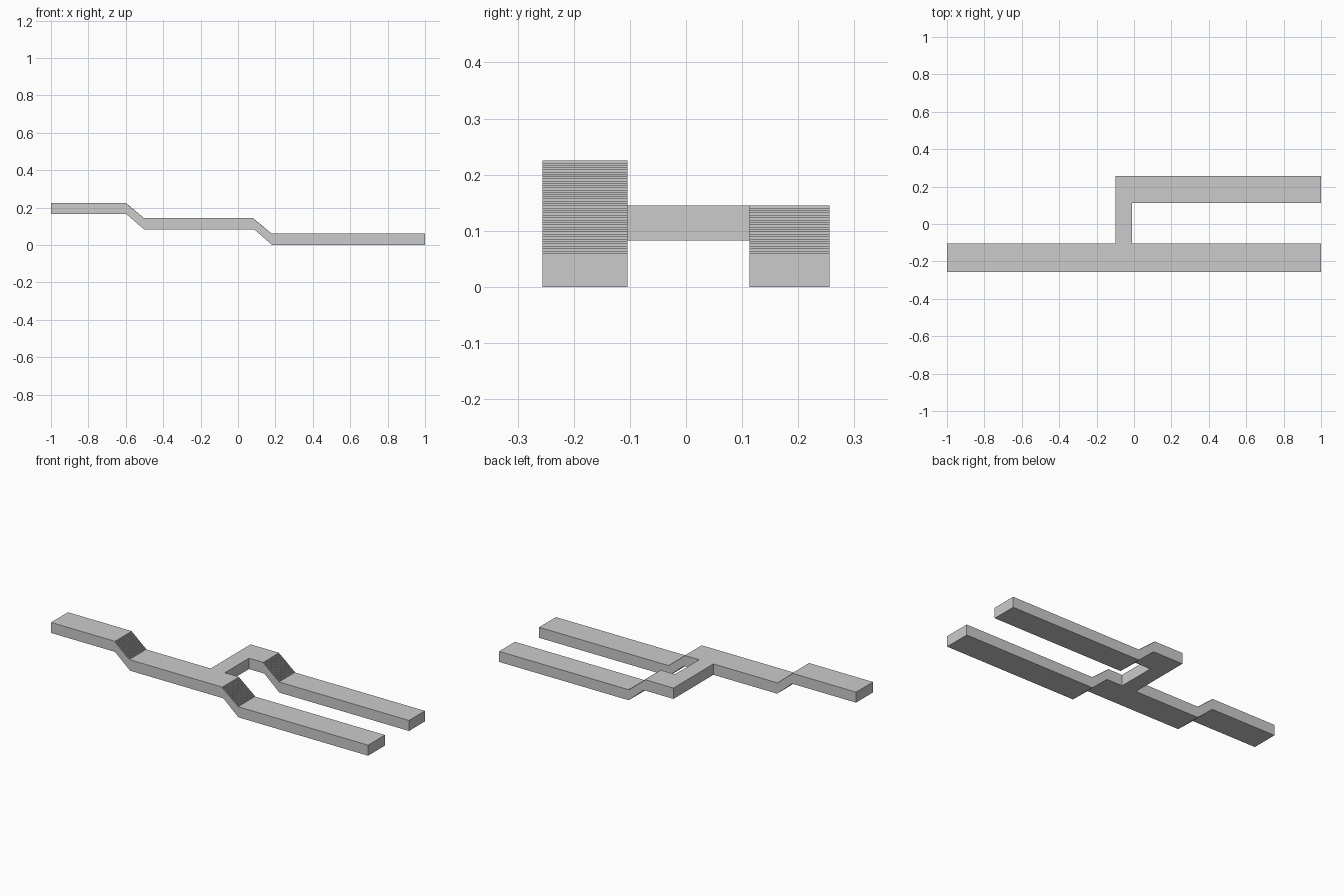
import bpy, bmesh

if "Cube" in bpy.data.objects:
    bpy.data.objects.remove(bpy.data.objects["Cube"])

STEPS = 20
# deck heights (underside, top) for the three levels
HIGH, MID, LOW = (0.165, 0.225), (0.083, 0.145), (0.0, 0.06)


def prism(name, profile, y0, y1):
    """Extrude a closed x-z profile from y0 to y1."""
    bm = bmesh.new()
    face = bm.faces.new([bm.verts.new((x, y0, z)) for x, z in profile])
    ext = bmesh.ops.extrude_face_region(bm, geom=[face])
    moved = [v for v in ext["geom"] if isinstance(v, bmesh.types.BMVert)]
    bmesh.ops.translate(bm, verts=moved, vec=(0, y1 - y0, 0))
    bmesh.ops.recalc_face_normals(bm, faces=bm.faces)
    me = bpy.data.meshes.new(name)
    bm.to_mesh(me)
    bm.free()
    ob = bpy.data.objects.new(name, me)
    bpy.context.collection.objects.link(ob)
    return ob


def stairs(x0, x1, z0, z1):
    """Fine descending treads from (x0, z0) to (x1, z1)."""
    pts = []
    for i in range(STEPS):
        x = x0 + (x1 - x0) * i / STEPS
        pts.append((x, z0 + (z1 - z0) * i / STEPS))
        pts.append((x, z0 + (z1 - z0) * (i + 1) / STEPS))
    return pts


upper_flight = stairs(-0.597, -0.502, HIGH[1], MID[1])
lower_flight = stairs(0.08, 0.185, MID[1], LOW[1])
lower_under = [(1, LOW[1]), (1, LOW[0]), (0.182, LOW[0]), (0.087, MID[0])]

# long walkway with two flights of steps
main = ([(-1, HIGH[1])] + upper_flight + [(-0.502, MID[1])] + lower_flight
        + lower_under
        + [(-0.502, MID[0]), (-0.597, HIGH[0]), (-1, HIGH[0])])
prism("main_walkway", main, -0.256, -0.104)

# shorter parallel walkway with one flight
branch = [(-0.1, MID[1])] + lower_flight + lower_under + [(-0.1, MID[0])]
prism("branch_walkway", branch, 0.113, 0.256)

# cross link between the two walkways
link = [(-0.1, MID[0]), (-0.01, MID[0]), (-0.01, MID[1]), (-0.1, MID[1])]
prism("cross_link", link, -0.104, 0.113)
